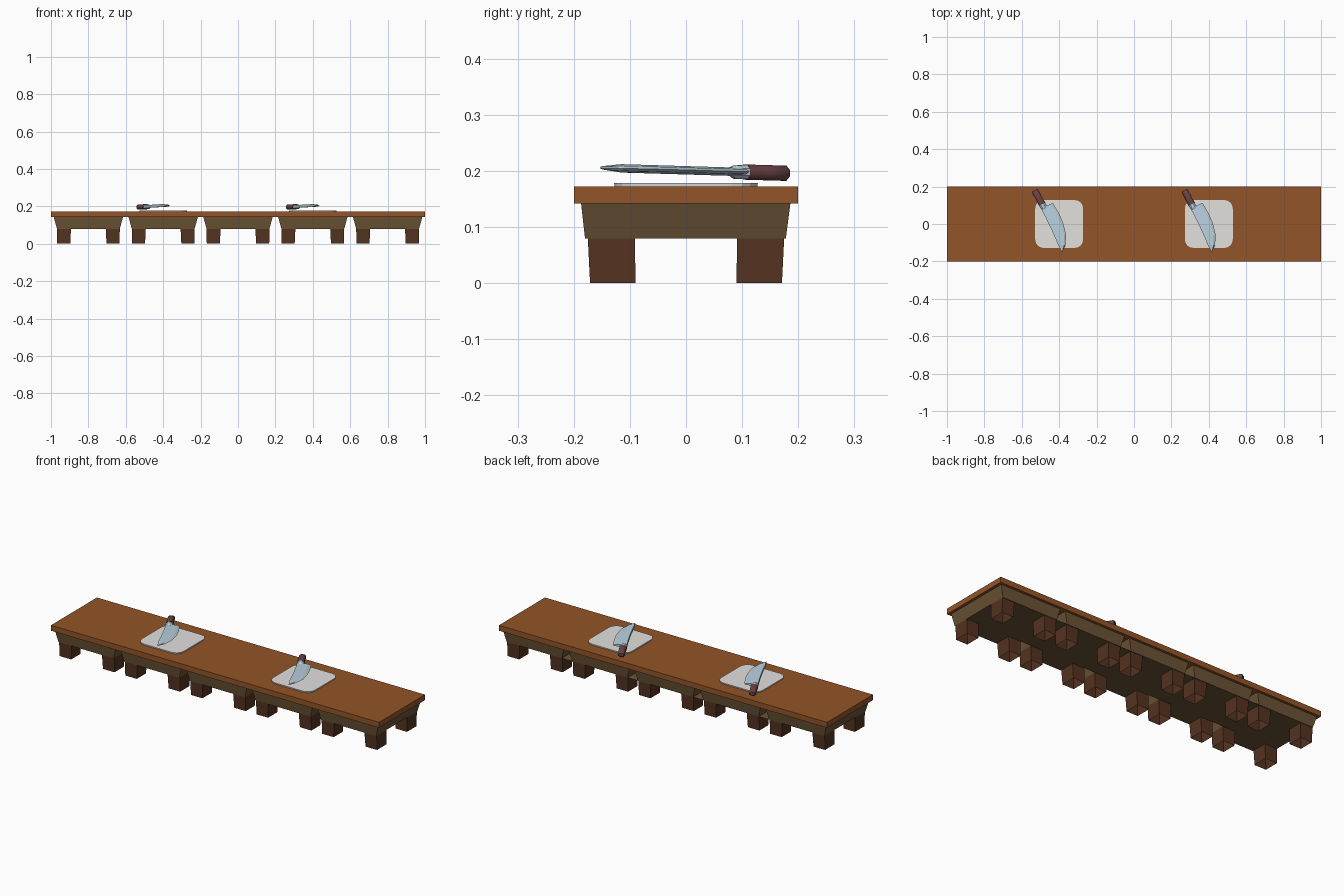
import bpy, bmesh, math
from mathutils import Vector

if "Cube" in bpy.data.objects:
    bpy.data.objects.remove(bpy.data.objects["Cube"])


def mat(name, r, g, b):
    m = bpy.data.materials.new(name)
    m.diffuse_color = (r, g, b, 1)
    m.use_nodes = True
    m.node_tree.nodes["Principled BSDF"].inputs["Base Color"].default_value = m.diffuse_color
    return m


TOP = mat("warm wood", .29, .09, .021)
APRON = mat("olive wood", .145, .086, .036)
LEG = mat("dark wood", .09, .033, .015)
BOARD = mat("pale board", .76, .75, .73)
BLADE = mat("blue steel", .48, .63, .74)
BEVEL = mat("grey steel", .50, .60, .64)
GRIP = mat("maroon grip", .15, .055, .058)


def make(name, verts, faces, *mats):
    me = bpy.data.meshes.new(name)
    me.from_pydata(verts, [], faces)
    for m in mats:
        me.materials.append(m)
    if len(faces) > 1:
        bm = bmesh.new()
        bm.from_mesh(me)
        bmesh.ops.recalc_face_normals(bm, faces=bm.faces)
        bm.to_mesh(me)
        bm.free()
    ob = bpy.data.objects.new(name, me)
    bpy.context.collection.objects.link(ob)
    return ob


def loft(name, rings, *mats, caps=True):
    """Skin closed rings of equal length, capping both ends if wanted."""
    n = len(rings[0])
    faces = [(k * n + i, k * n + (i + 1) % n, (k + 1) * n + (i + 1) % n, (k + 1) * n + i)
             for k in range(len(rings) - 1) for i in range(n)]
    if caps:
        faces += [tuple(range(n)), tuple(range((len(rings) - 1) * n, len(rings) * n))]
    return make(name, [v for r in rings for v in r], faces, *mats)


def rect(x0, x1, y0, y1, z):
    return [(x0, y0, z), (x1, y0, z), (x1, y1, z), (x0, y1, z)]


# table top
loft("table_top", [rect(-1, 1, -.2, .2, .142), rect(-1, 1, -.2, .2, .172)], TOP)

# five tapered aprons, each with four open-bottomed legs
for cx in (-.8, -.4, 0, .4, .8):
    loft("apron", [rect(cx - .168, cx + .168, -.18, .178, .08),
                   rect(cx - .185, cx + .185, -.187, .186, .142)], APRON)
    for sx in (-1, 1):
        for sy in (-1, 1):
            def leg_ring(xi, xo, yi, yo, z):
                xs = sorted((cx + sx * xi, cx + sx * xo))
                ys = sorted((sy * yi, sy * yo))
                return rect(*xs, *ys, z)
            loft("leg", [leg_ring(.097, .167, .09, .171, 0),
                         leg_ring(.093, .168, .091, .175, .08)], LEG, caps=False)

# flat sheets closing the underside across the gaps
for gx in (-.6, -.2, .2, .6):
    make("underside_sheet", rect(gx - .032, gx + .032, -.09, .178, .08), [(3, 2, 1, 0)], APRON)


def rounded(cx, half, r, z, n=4):
    pts = []
    for q, (sx, sy) in enumerate(((1, 1), (-1, 1), (-1, -1), (1, -1))):
        for i in range(n + 1):
            t = math.pi / 2 * (q + i / n)
            pts.append((cx + sx * (half - r) + r * math.cos(t),
                        sy * (half - r) + r * math.sin(t), z))
    return pts


def blade_z(y):
    return .1985 - .03 * (y - .09)


# blade stations: spine point and cutting-edge point
SPINE = [(-.098, .083), (-.073, .036), (-.048, -.015), (-.023, -.07), (-.004, -.115), (.014, -.149)]
EDGE = [(-.034, .113), (-.001, .057), (.021, .006), (.037, -.058), (.033, -.112), (.016, -.153)]

for cx in (-.4, .4):
    # cutting board
    loft("cutting_board", [rounded(cx, .127, .045, .172), rounded(cx, .128, .045, .179)], BOARD)

    # blade: thick spine, flat cheeks, bevelled cutting edge
    rings = []
    for i, (s, e) in enumerate(zip(SPINE, EDGE)):
        s, e = Vector(s), Vector(e)
        m = s.lerp(e, .82)
        z = blade_z(s.y)
        h = .0075 if i < 5 else .003
        rings.append([(cx + s.x, s.y, z + h), (cx + m.x, m.y, z + h * .6),
                      (cx + e.x, e.y, z), (cx + m.x, m.y, z - h * .6), (cx + s.x, s.y, z - h)])
    b = loft("knife_blade", rings, BLADE, BEVEL)
    for p in b.data.polygons:
        if abs(p.normal.z) < .5 or p.index < 25 and p.index % 5 in (1, 2):
            p.material_index = 1

    # bolster and grip run along one axis
    d = Vector((.47, -.88, 0)).normalized()
    side = Vector((-d.y, d.x, 0))

    def section(t, w, h, z):
        c = Vector((cx - .131, .180, z)) + d * t
        k = .5
        prof = ((1, k), (k, 1), (-k, 1), (-1, k), (-1, -k), (-k, -1), (k, -1), (1, -k))
        return [tuple(c + side * (u * w) + Vector((0, 0, v * h))) for u, v in prof]

    g = loft("knife_grip", [section(0, .012, .009, .196), section(.006, .017, .0135, .196),
                            section(.045, .017, .0135, .197), section(.084, .018, .0135, .198)], GRIP)
    for p in g.data.polygons:
        p.use_smooth = abs(p.normal.dot(d)) < .9
    loft("knife_bolster", [section(.083, .0165, .0125, .198), section(.104, .016, .012, .198),
                           section(.114, .014, .007, .199)], BLADE)
